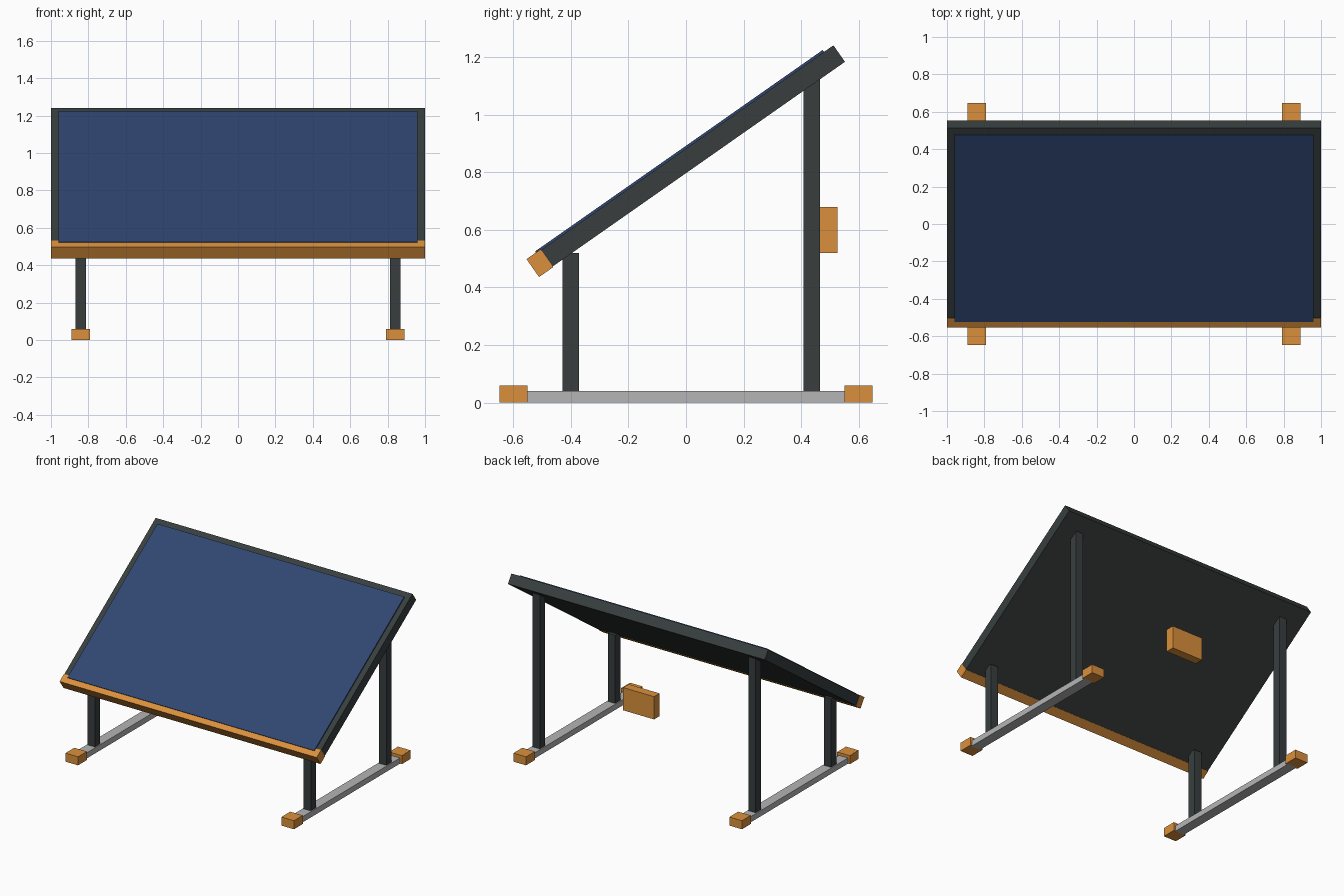
import bpy
from math import radians
from mathutils import Matrix, Vector

cube = bpy.data.objects.get("Cube")
if cube:
    bpy.data.objects.remove(cube, do_unlink=True)


def material(name, rgb):
    mat = bpy.data.materials.new(name)
    mat.use_nodes = True
    mat.diffuse_color = (*rgb, 1)
    mat.node_tree.nodes["Principled BSDF"].inputs["Base Color"].default_value = (*rgb, 1)
    return mat


DARK = material("charcoal metal", (0.04, 0.048, 0.048))
BLUE = material("navy glass", (0.03, 0.061, 0.165))
ORANGE = material("orange", (0.70, 0.28, 0.045))
GREY = material("light grey metal", (0.46, 0.46, 0.46))


def box(name, low, high, mat, frame=None):
    """Box between two corners, optionally moved into a tilted frame."""
    low, high = Vector(low), Vector(high)
    bpy.ops.mesh.primitive_cube_add(size=1)
    obj = bpy.context.object
    obj.name = name
    place = Matrix.Translation((low + high) / 2) @ Matrix.Diagonal((*(high - low), 1))
    obj.data.transform((frame or Matrix()) @ place)
    obj.data.materials.append(mat)
    return obj


# Tilted panel: slab, glass and lower trim share one sloping frame
tilt = Matrix.Translation((0, 0, 0.84)) @ Matrix.Rotation(radians(35), 4, 'X')
box("panel_frame", (-0.999, -0.649, -0.035), (0.999, 0.65, 0.035), DARK, tilt)
box("panel_glass", (-0.96, -0.61, 0.03), (0.96, 0.61, 0.043), BLUE, tilt)
box("lower_trim", (-1, -0.65, -0.038), (1, -0.59, 0.038), ORANGE, tilt)

# Stand: one rail, two posts and two feet on each side
for side, cx in (("left", 0.84), ("right", -0.84)):
    def part(name, half_width, y, z, mat):
        box(f"{side}_{name}", (cx - half_width, y[0], z[0]), (cx + half_width, y[1], z[1]), mat)

    part("base_rail", 0.035, (-0.56, 0.56), (0, 0.04), GREY)
    part("front_post", 0.028, (-0.43, -0.372), (0.02, 0.52), DARK)
    part("rear_post", 0.028, (0.408, 0.465), (0.02, 1.13), DARK)
    part("front_foot", 0.049, (-0.648, -0.55), (0, 0.06), ORANGE)
    part("rear_foot", 0.049, (0.55, 0.648), (0, 0.06), ORANGE)

# Control box behind the panel
box("control_box", (-0.12, 0.465, 0.52), (0.12, 0.526, 0.68), ORANGE)
